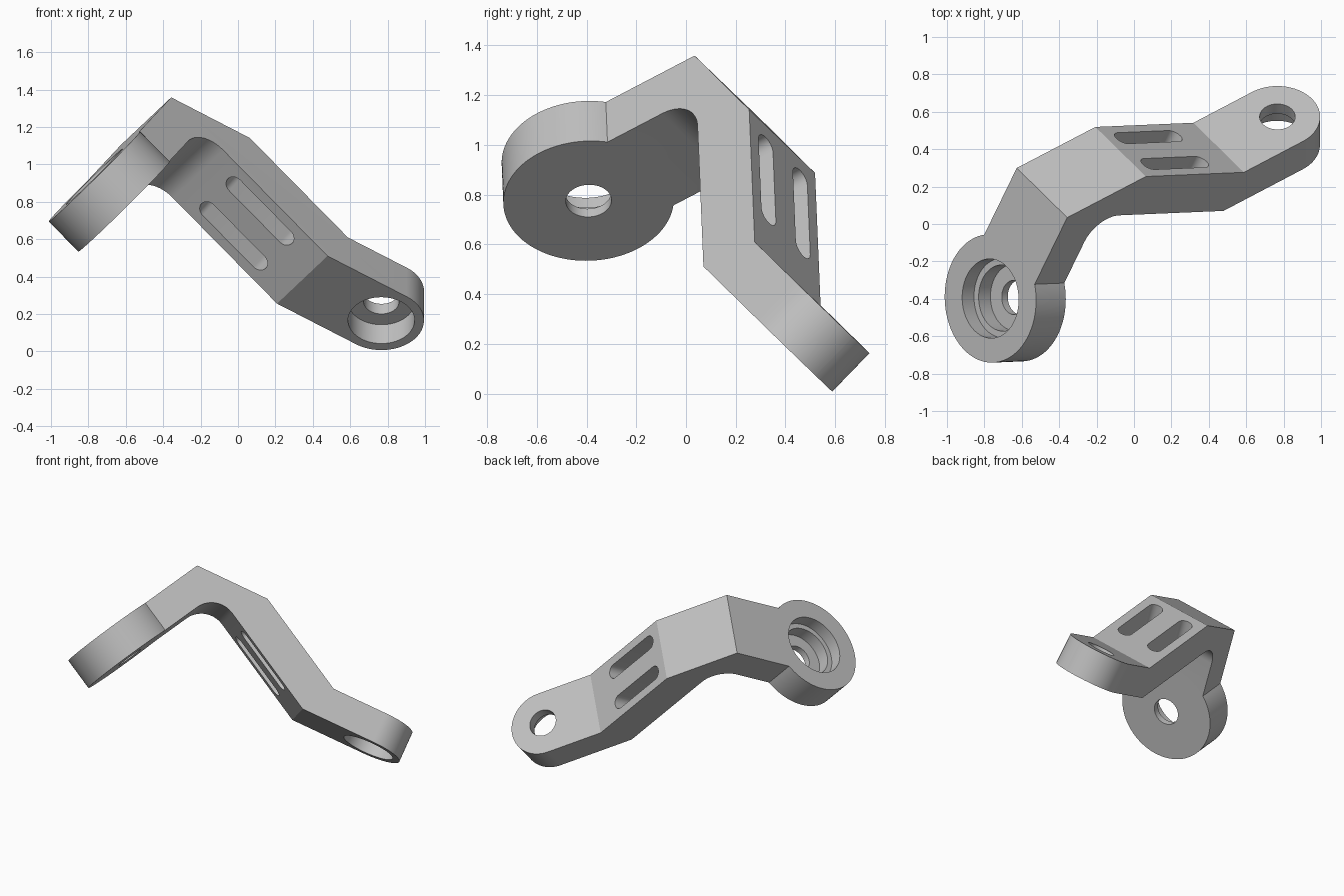
import bpy, bmesh
from math import sin, cos, pi, radians
from mathutils import Matrix, Vector

if "Cube" in bpy.data.objects:
    bpy.data.objects.remove(bpy.data.objects["Cube"])


def frame(origin, x_axis, z_axis):
    """Right-handed frame from an origin, an approximate x axis and a z axis."""
    z = Vector(z_axis).normalized()
    x = Vector(x_axis)
    x = (x - z * x.dot(z)).normalized()
    m = Matrix((x, z.cross(x), z)).transposed().to_4x4()
    m.translation = origin
    return m


# Bracket frame: x along the web, y down the arm, z across the width
BODY = frame((-0.492, 0.167, 1.231), (0.52, 0.026, -0.535), (-0.27, 0.265, -0.255))


def prism(name, outline, place, low, high, round_edges=None, radius=0):
    """Extrude a 2D outline along z of the given frame inside the bracket."""
    bm = bmesh.new()
    face = bm.faces.new([bm.verts.new((x, y, low)) for x, y in outline])
    top = bmesh.ops.extrude_face_region(bm, geom=[face])["geom"]
    bmesh.ops.translate(bm, vec=(0, 0, high - low),
                        verts=[v for v in top if isinstance(v, bmesh.types.BMVert)])
    if round_edges:
        bmesh.ops.bevel(bm, geom=[e for e in bm.edges if round_edges(e)],
                        offset=radius, segments=24, profile=0.5, affect='EDGES')
    bmesh.ops.recalc_face_normals(bm, faces=bm.faces)
    bm.transform(BODY @ place)
    mesh = bpy.data.meshes.new(name)
    bm.to_mesh(mesh)
    bm.free()
    ob = bpy.data.objects.new(name, mesh)
    bpy.context.collection.objects.link(ob)
    return ob


def capsule(radius, length=0, steps=32):
    """Round outline, stretched along x into a slot when it has a length."""
    pts = []
    for side in (1, -1):
        for i in range(steps + (1 if length else 0)):
            a = pi * i / steps - pi / 2
            pts.append((side * (radius * cos(a) + length / 2), side * radius * sin(a)))
    return pts


def combine(target, tool, operation):
    mod = target.modifiers.new(operation.lower(), 'BOOLEAN')
    mod.operation, mod.object, mod.solver = operation, tool, 'EXACT'
    bpy.context.view_layer.objects.active = target
    bpy.ops.object.modifier_apply(modifier=mod.name)
    bpy.data.objects.remove(tool)


half_width = 0.228
arm_thick, arm_length, disc_radius = 0.226, 0.695, 0.343
web_top, tip_thick, tip_length, fillet = -0.253, 0.215, 0.39, 0.17
tilt = radians(29.2)
along = Vector((cos(tilt), -sin(tilt)))
down = Vector((sin(tilt), cos(tilt)))

# Side profile: arm, sloped shoulder, web, tip and inner fillet
bend = Vector((1.203, web_top))
tip_centre = bend + along * tip_length
tip_end = tip_centre + along * half_width
under = bend + down * tip_thick
under -= along * (under.y / along.y)
profile = [(0, arm_length), (0, 0), (0.456, web_top), bend,
           tip_end, tip_end + down * tip_thick, under]
for i in range(17):
    a = pi / 2 * i / 16
    profile.append((arm_thick + fillet * (1 - sin(a)), fillet * (1 - cos(a))))
profile.append((arm_thick, arm_length))


def at_tip_corner(edge):
    p, q = (BODY_ID @ v.co for v in edge.verts)
    return min(p.x, q.x) > 1.65 and abs(p.z - q.z) < 0.01


BODY_ID = Matrix.Identity(4)
bracket = prism("bracket", profile, BODY_ID, -half_width, half_width,
                at_tip_corner, half_width * 0.999)

# Round head at the end of the arm
head = frame((0, arm_length, 0), (0, 0, 1), (1, 0, 0))
combine(bracket, prism("head", capsule(disc_radius, steps=48), head, 0, arm_thick), 'UNION')

# Stepped bore through the head
for radius, depth in ((0.212, 0.09), (0.177, 0.18), (0.092, 0.4)):
    combine(bracket, prism("head_bore", capsule(radius), head, -0.1, depth), 'DIFFERENCE')

# Tip hole with a counterbore from below
tip = frame(tip_centre.to_3d(), (0, 0, 1), down.to_3d())
for radius, start in ((0.095, -0.1), (0.178, tip_thick - 0.14)):
    combine(bracket, prism("tip_bore", capsule(radius), tip, start, 0.4), 'DIFFERENCE')

# Two slots through the web
for side in (-1, 1):
    slot = frame((0.768, web_top, side * 0.119), (1, 0, 0), (0, 1, 0))
    combine(bracket, prism("slot", capsule(0.05, 0.386, 16), slot, -0.1, 0.4), 'DIFFERENCE')

# Plain grey metal
grey = bpy.data.materials.new("grey_metal")
grey.use_nodes = True
colour = (0.53, 0.53, 0.53, 1)
grey.diffuse_color = colour
grey.node_tree.nodes["Principled BSDF"].inputs["Base Color"].default_value = colour
bracket.data.materials.clear()
bracket.data.materials.append(grey)

bpy.ops.object.select_all(action='DESELECT')
bracket.select_set(True)
bpy.context.view_layer.objects.active = bracket
bpy.ops.object.shade_smooth_by_angle(angle=radians(25))
